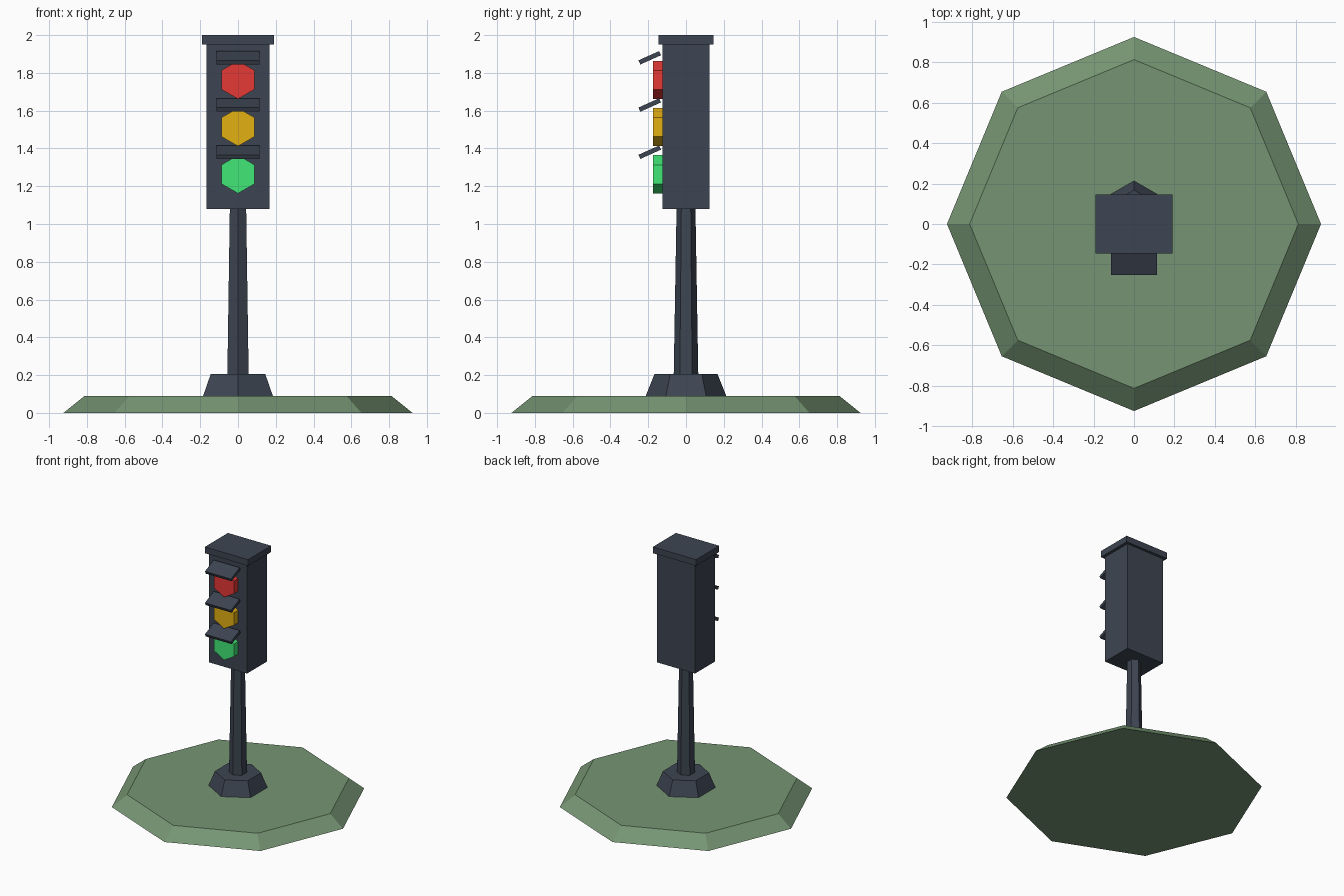
import bpy, bmesh, math
from mathutils import Matrix

if "Cube" in bpy.data.objects:
    bpy.data.objects.remove(bpy.data.objects["Cube"])


def material(name, r, g, b):
    lin = [((c / 255 + 0.055) / 1.055) ** 2.4 if c > 10 else c / 255 / 12.92 for c in (r, g, b)]
    m = bpy.data.materials.new(name)
    m.diffuse_color = (*lin, 1)
    m.use_nodes = True
    m.node_tree.nodes["Principled BSDF"].inputs["Base Color"].default_value = m.diffuse_color
    return m


SLATE = material("dark slate", 61, 69, 82)
GRASS = material("grass green", 118, 149, 115)
RED = material("red", 229, 57, 53)
AMBER = material("amber", 227, 176, 20)
GREEN = material("green", 65, 230, 118)


def finish(name, bm, mat):
    bmesh.ops.recalc_face_normals(bm, faces=bm.faces)
    me = bpy.data.meshes.new(name)
    bm.to_mesh(me)
    bm.free()
    me.materials.append(mat)
    ob = bpy.data.objects.new(name, me)
    bpy.context.collection.objects.link(ob)
    return ob


def prism(name, sides, r0, r1, z0, z1, mat, matrix=Matrix()):
    """Tapered prism with a corner on the +y axis."""
    bm = bmesh.new()
    rings = []
    for r, z in ((r0, z0), (r1, z1)):
        angles = [math.tau * i / sides for i in range(sides)]
        rings.append([bm.verts.new((r * math.sin(a), r * math.cos(a), z)) for a in angles])
    bm.faces.new(rings[0])
    bm.faces.new(rings[1])
    for i in range(sides):
        j = (i + 1) % sides
        bm.faces.new((rings[0][i], rings[0][j], rings[1][j], rings[1][i]))
    bm.transform(matrix)
    return finish(name, bm, mat)


def box(name, center, size, mat, tilt=0):
    bm = bmesh.new()
    bmesh.ops.create_cube(bm, size=1)
    bm.transform(Matrix.Translation(center) @ Matrix.Rotation(tilt, 4, 'X')
                 @ Matrix.Diagonal((*size, 1)))
    return finish(name, bm, mat)


# Ground mound, foot and pole
prism("ground_mound", 8, 0.924, 0.812, 0, 0.09, GRASS)
prism("pole_foot", 6, 0.213, 0.167, 0.09, 0.205, SLATE)
prism("pole", 6, 0.065, 0.05, 0.205, 1.08, SLATE)

# Signal housing and cap
box("housing", (0, 0, 1.515), (0.334, 0.25, 0.87), SLATE)
box("housing_cap", (0, 0, 1.975), (0.38, 0.29, 0.05), SLATE)

# Lamps with a tilted visor over each
for name, z, mat in (("red", 1.763, RED), ("amber", 1.513, AMBER), ("green", 1.263, GREEN)):
    prism(name + "_lamp", 6, 0.101, 0.101, 0.125, 0.175, mat,
          Matrix.Translation((0, 0, z)) @ Matrix.Rotation(math.pi / 2, 4, 'X'))
    box(name + "_visor", (0, -0.192, z + 0.117), (0.228, 0.12, 0.024), SLATE, 0.42)
